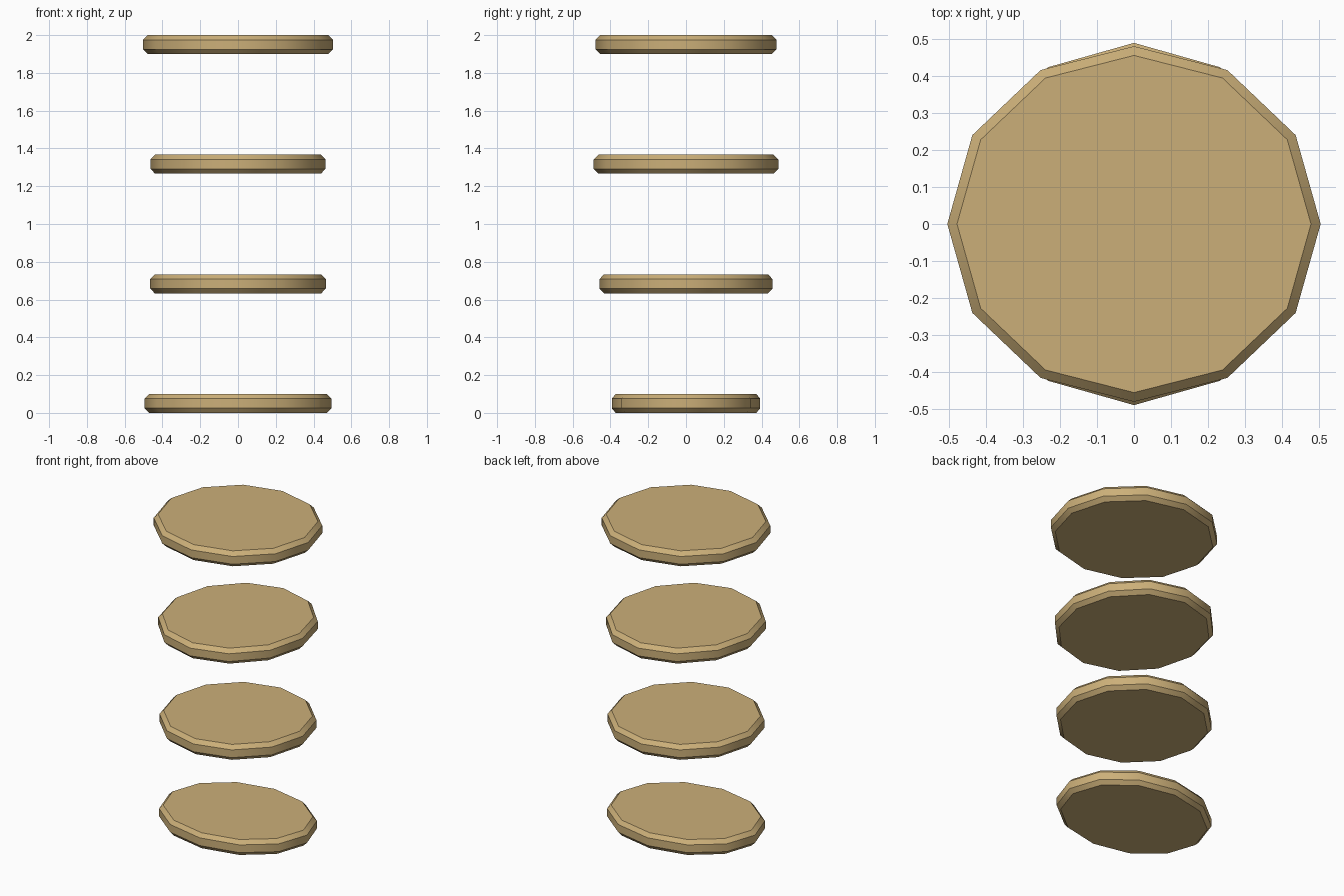
import bpy
import math

cube = bpy.data.objects.get("Cube")
if cube:
    bpy.data.objects.remove(cube, do_unlink=True)

# Single tan colour
tan = bpy.data.materials.new("tan")
tan.use_nodes = True
colour = (0.60, 0.43, 0.19, 1.0)
tan.diffuse_color = colour
tan.node_tree.nodes["Principled BSDF"].inputs["Base Color"].default_value = colour

THICKNESS = 0.1
CHAMFER = 0.025


def chamfered_disc(name, radius_x, radius_y, z):
    """Twelve-sided oval disc with chamfered top and bottom rims."""
    bpy.ops.mesh.primitive_cylinder_add(
        vertices=12, radius=0.5, depth=THICKNESS, location=(0, 0, z))
    disc = bpy.context.object
    disc.name = name
    disc.scale = (radius_x / 0.5, radius_y / 0.5, 1)
    bevel = disc.modifiers.new("rim_chamfer", "BEVEL")
    bevel.width = CHAMFER
    bevel.segments = 1
    bevel.limit_method = "ANGLE"
    bevel.angle_limit = math.radians(60)
    bpy.ops.object.modifier_apply(modifier=bevel.name)
    bpy.ops.object.transform_apply(location=False, rotation=False, scale=True)
    disc.data.materials.append(tan)
    bpy.ops.object.shade_smooth_by_angle(angle=math.radians(38))


# Evenly spaced stack of floating discs, from the ground up
discs = [
    ("bottom_disc", 0.495, 0.393),
    ("lower_middle_disc", 0.465, 0.458),
    ("upper_middle_disc", 0.463, 0.489),
    ("top_disc", 0.504, 0.480),
]
low, high = THICKNESS / 2, 2 - THICKNESS / 2
for i, (name, rx, ry) in enumerate(discs):
    chamfered_disc(name, rx, ry, low + (high - low) * i / (len(discs) - 1))
